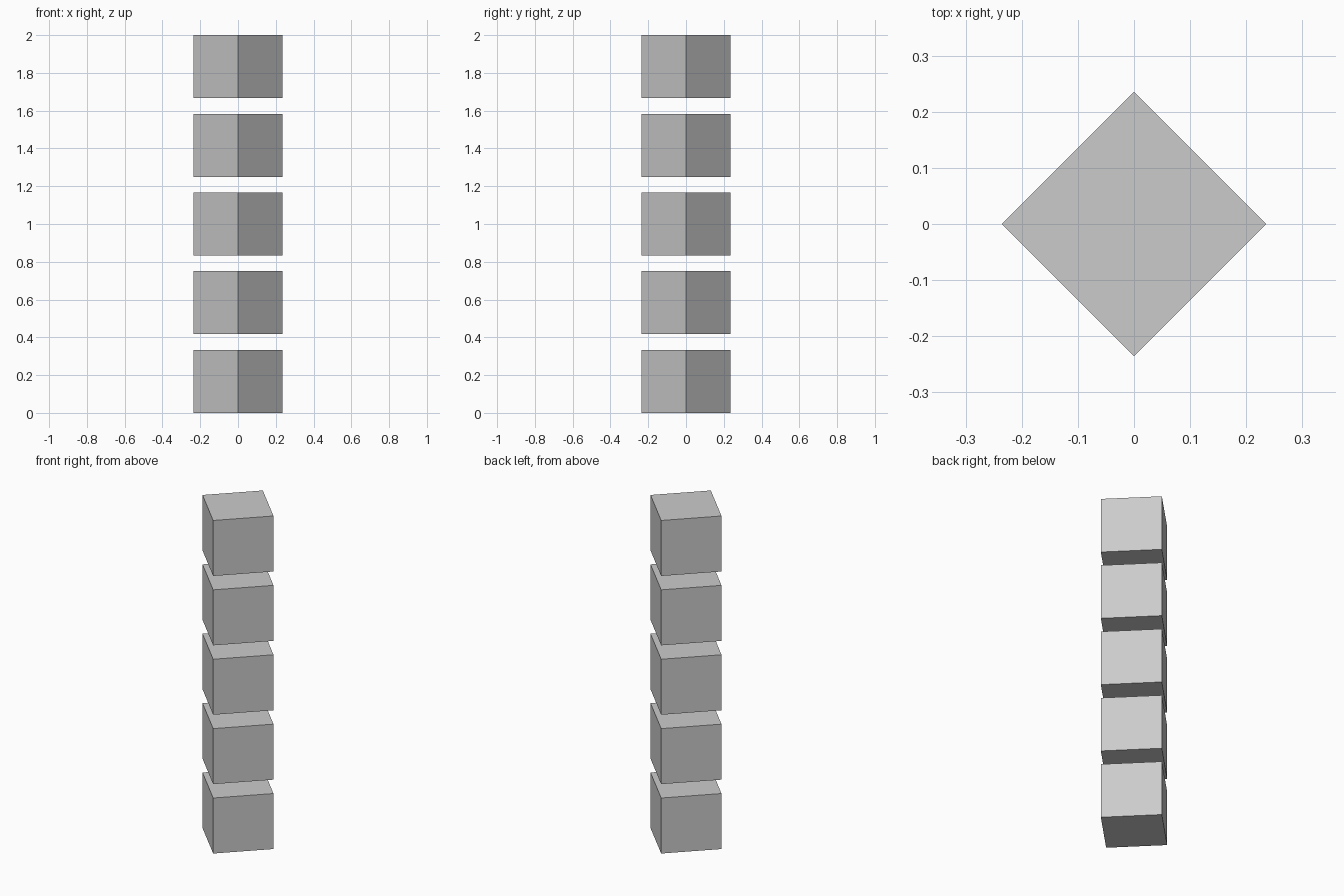
import bpy
import math

default = bpy.data.objects.get("Cube")
if default:
    bpy.data.objects.remove(default, do_unlink=True)

COUNT = 5
SIDE = 1 / 3
STEP = (2 - SIDE) / (COUNT - 1)

# Plain grey finish
grey = bpy.data.materials.new("light_grey")
grey.use_nodes = True
colour = (0.6, 0.6, 0.6, 1)
grey.diffuse_color = colour
grey.node_tree.nodes["Principled BSDF"].inputs["Base Color"].default_value = colour

# Column of separate cubes, each turned corner-forward
for i in range(COUNT):
    bpy.ops.mesh.primitive_cube_add(
        size=SIDE,
        location=(0, 0, SIDE / 2 + i * STEP),
        rotation=(0, 0, math.radians(45)),
    )
    block = bpy.context.object
    block.name = f"stacked_block_{i + 1}"
    block.data.materials.append(grey)
